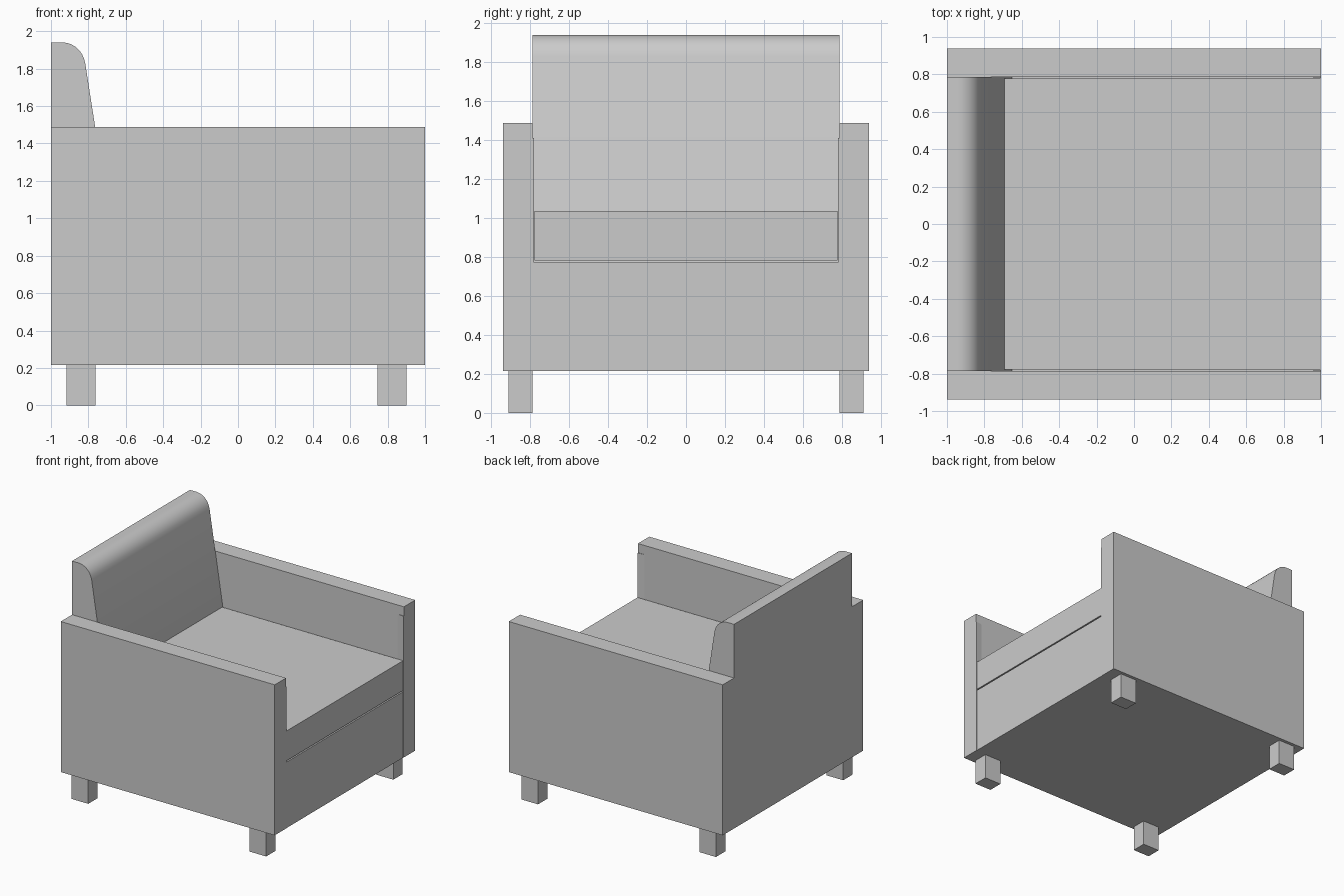
import bpy
import bmesh
from math import radians, sin, cos

cube = bpy.data.objects.get("Cube")
if cube:
    bpy.data.objects.remove(cube, do_unlink=True)

grey = bpy.data.materials.new("plain grey")
grey.use_nodes = True
colour = (0.6, 0.6, 0.6, 1)
grey.diffuse_color = colour
grey.node_tree.nodes["Principled BSDF"].inputs["Base Color"].default_value = colour


def prism(name, outline, vector, smooth=False):
    """Extrude a closed outline of 3D points along a vector."""
    bm = bmesh.new()
    face = bm.faces.new([bm.verts.new(p) for p in outline])
    side = bmesh.ops.extrude_face_region(bm, geom=[face])
    top = [v for v in side["geom"] if isinstance(v, bmesh.types.BMVert)]
    bmesh.ops.translate(bm, vec=vector, verts=top)
    if not any(f.is_valid and set(f.verts) == set(face.verts) for f in bm.faces):
        bm.faces.new(face.verts)
    bmesh.ops.recalc_face_normals(bm, faces=bm.faces)
    mesh = bpy.data.meshes.new(name)
    bm.to_mesh(mesh)
    bm.free()
    obj = bpy.data.objects.new(name, mesh)
    bpy.context.collection.objects.link(obj)
    mesh.materials.append(grey)
    if smooth:
        bpy.ops.object.select_all(action="DESELECT")
        obj.select_set(True)
        bpy.context.view_layer.objects.active = obj
        bpy.ops.object.shade_smooth_by_angle(angle=radians(30))
    return obj


def box(name, x0, x1, y0, y1, z0, z1):
    outline = [(x0, y0, z0), (x1, y0, z0), (x1, y1, z0), (x0, y1, z0)]
    return prism(name, outline, (0, 0, z1 - z0))


FLOOR = 0.215   # underside of the body
INNER = 0.787   # inner face of the arms

# Backrest and seat base share one side profile with a rounded top
profile = [(-1, FLOOR), (0.998, FLOOR), (0.998, 0.772), (-0.652, 0.772), (-0.817, 1.83)]
for i in range(1, 13):
    a = radians(8 + 82 * i / 12)
    profile.append((-0.94 + 0.123 * cos(a), 1.812 + 0.128 * sin(a)))
profile.append((-1, 1.94))
prism("backrest_and_base", [(x, -INNER, z) for x, z in profile],
      (0, 2 * INNER, 0), smooth=True)

# Loose seat cushion resting against the sloping back
cushion = [(-0.654, 0.783), (0.998, 0.783), (0.998, 1.035), (-0.693, 1.035)]
prism("seat_cushion", [(x, -0.778, z) for x, z in cushion], (0, 1.556, 0))

for side, s in (("left", 1), ("right", -1)):
    # Slab arm, with a slight flare on its inner front edge
    box(side + "_arm", -1, 1, *sorted((s * INNER, s * 0.938)), FLOOR, 1.487)
    flare = [(0.94, s * INNER), (1, s * INNER), (1, s * 0.779)]
    prism(side + "_arm_flare", [(x, y, FLOOR) for x, y in flare], (0, 0, 1.195))
    # Square feet
    for end, x in (("front", 0.745), ("back", -0.918)):
        box(end + "_" + side + "_foot", x, x + 0.156,
            *sorted((s * INNER, s * 0.911)), 0, FLOOR)
